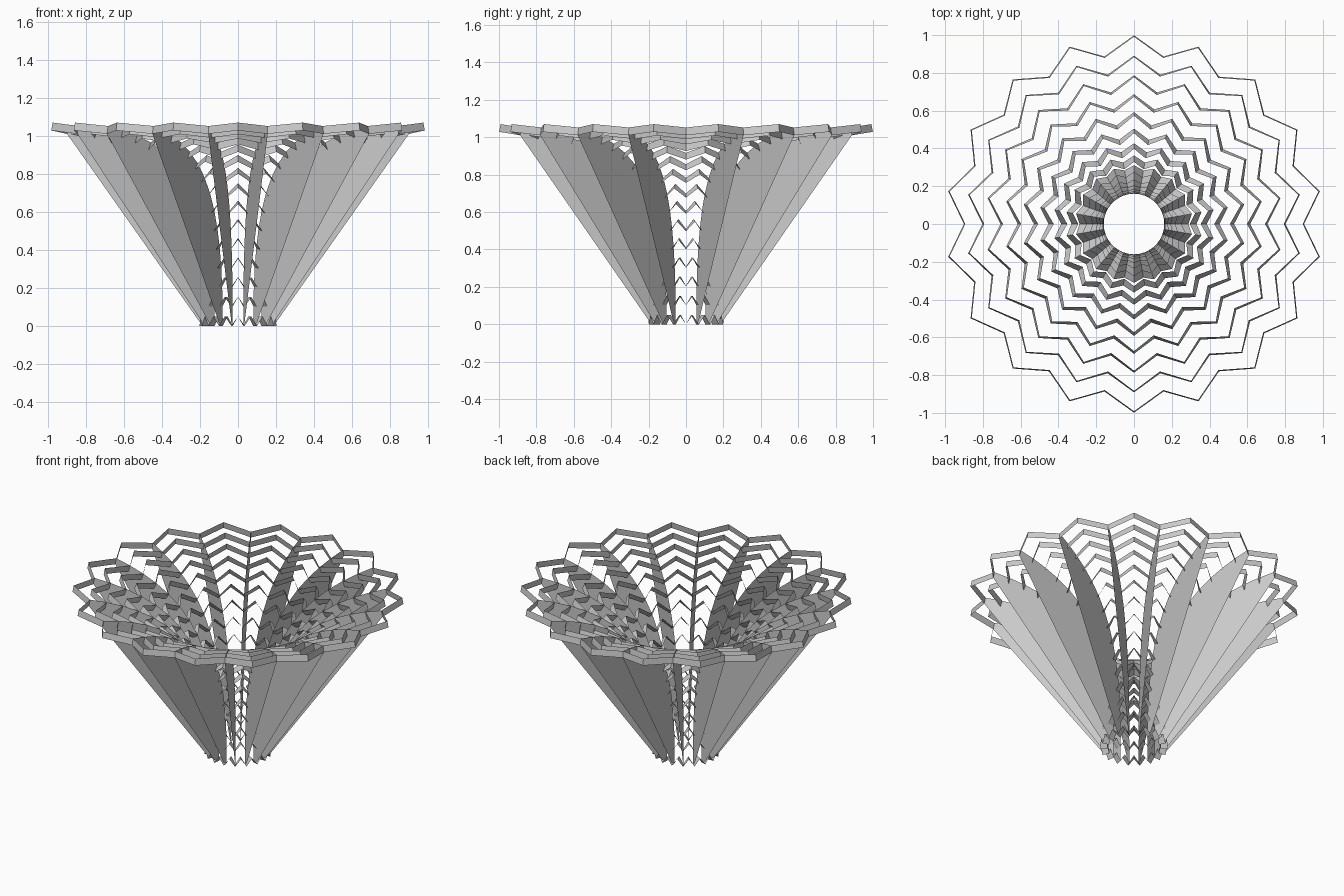
import bpy, bmesh, math
from mathutils import Vector
from mathutils.geometry import interpolate_bezier

POINTS = 18            # star points around the bowl
RINGS = 15             # zigzag bands up the flare
WIDTH = 0.042          # band width, measured across the flare
STEP = 2 * math.pi / POINTS

if "Cube" in bpy.data.objects:
    bpy.data.objects.remove(bpy.data.objects["Cube"])

grey = bpy.data.materials.new("light_grey")
grey.use_nodes = True
grey.diffuse_color = (0.6, 0.6, 0.6, 1)
grey.node_tree.nodes["Principled BSDF"].inputs["Base Color"].default_value = (0.6, 0.6, 0.6, 1)

# Trumpet-shaped profile in (radius, height), sampled by arc length
profile = [p.to_2d() for p in interpolate_bezier(
    Vector((0.16, 0, 0)), Vector((0.16, 0.65, 0)),
    Vector((0.33, 0.95, 0)), Vector((0.893, 1.052, 0)), 200)]
LENGTH = sum((b - a).length for a, b in zip(profile, profile[1:]))


def on_profile(s):
    """Inner and outer band edge at arc length s, running straight past the rim."""
    for a, b in zip(profile, profile[1:]):
        d = (b - a).length
        if s <= d:
            break
        s -= d
    else:
        a, s = b, s
    t = (profile[-1] - profile[-2] if a is profile[-1] else b - a).normalized()
    inner = a + t * s
    return inner, inner + Vector((t.y, -t.x)) * WIDTH


def spin(p, angle):
    return Vector((p.x * math.cos(angle), p.x * math.sin(angle), p.y))


def make_object(name, bm):
    mesh = bpy.data.meshes.new(name)
    bm.to_mesh(mesh)
    bm.free()
    mesh.materials.append(grey)
    obj = bpy.data.objects.new(name, mesh)
    bpy.context.collection.objects.link(obj)
    return obj


# Zigzag bands: valleys lie on the fins, points reach further along the flare
valleys = []
for k in range(RINGS):
    t = k / (RINGS - 1)
    valley = on_profile(LENGTH * t)
    point = on_profile(LENGTH * t + 0.05 + 0.05 * t * t)
    valleys.append(valley)
    bm = bmesh.new()
    pairs = []
    for i in range(2 * POINTS):
        edge = valley if i % 2 == 0 else point
        pairs.append([bm.verts.new(spin(p, i * STEP / 2)) for p in edge])
    for (a, b), (c, d) in zip(pairs, pairs[1:] + pairs[:1]):
        bm.faces.new((a, b, d, c))
    make_object(f"zigzag_band_{k + 1}", bm)

# Radial fins: curved along the bands inside, straight on the outside
outline = [v[0] for v in valleys] + [valleys[-1][1], valleys[0][1] + Vector((0, 0.02))]
bm = bmesh.new()
bm.faces.new([bm.verts.new(spin(p, 0)) for p in outline])
first_fin = make_object("fin_1", bm)
for i in range(1, POINTS):
    fin = bpy.data.objects.new(f"fin_{i + 1}", first_fin.data)
    fin.rotation_euler.z = i * STEP
    bpy.context.collection.objects.link(fin)
